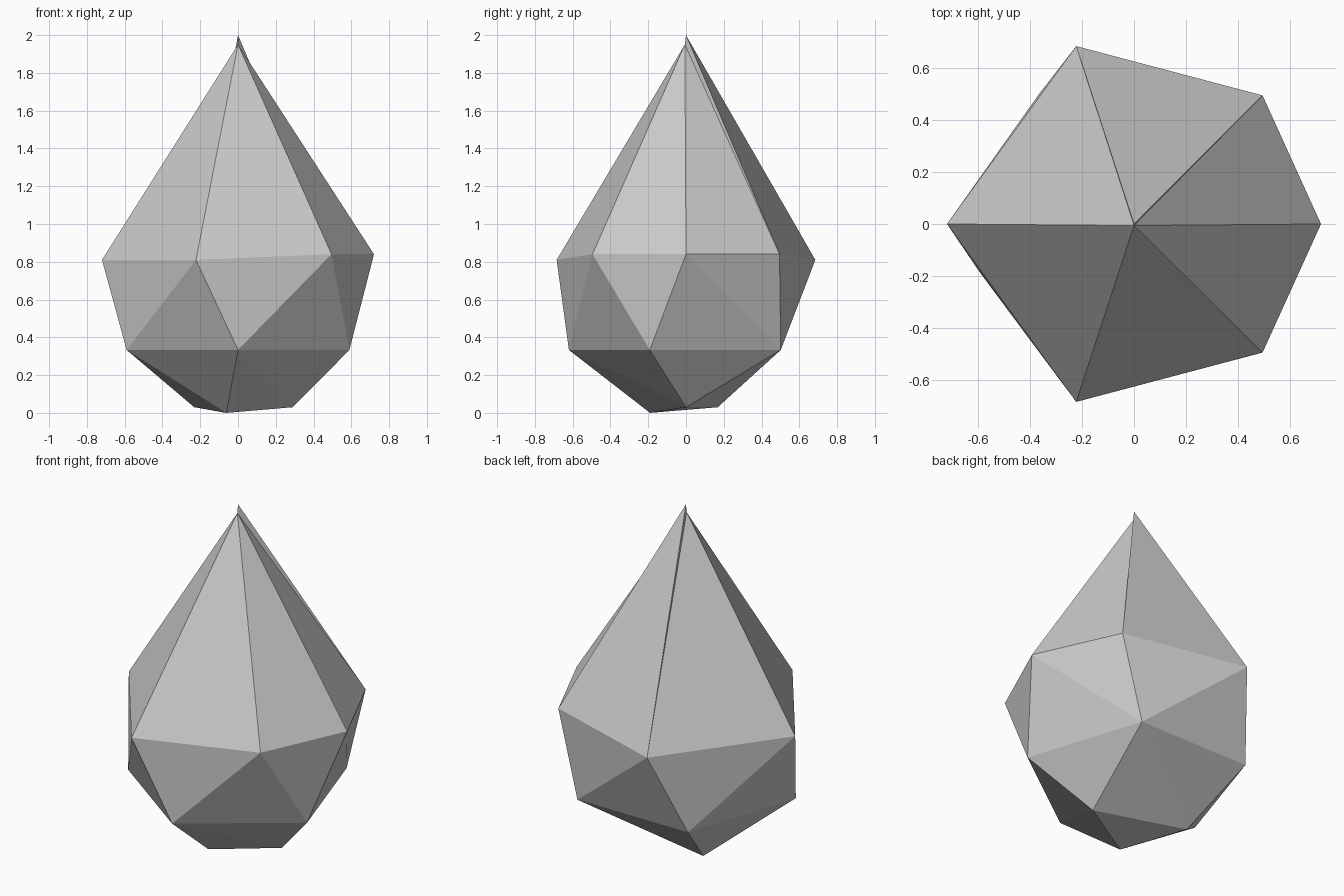
import bpy, bmesh
from math import cos, sin, radians

if "Cube" in bpy.data.objects:
    bpy.data.objects.remove(bpy.data.objects["Cube"])

bm = bmesh.new()


def ring(points):
    """Vertices from (angle in degrees, radius, height)."""
    return [bm.verts.new((r * cos(radians(a)), r * sin(radians(a)), z)) for a, r, z in points]


def stitch(upper, lower, steps):
    """Triangle band between two closed rings; each step advances one ring."""
    i = j = 0
    for s in steps:
        u, l = upper[i % len(upper)], lower[j % len(lower)]
        if s == "u":
            i += 1
            bm.faces.new((u, l, upper[i % len(upper)]))
        else:
            j += 1
            bm.faces.new((u, l, lower[j % len(lower)]))


# Widest ring, belly ring and small base, all running anticlockwise
shoulder = ring([(180, .72, .81), (252, .72, .81), (315, .70, .84),
                 (0, .72, .84), (45, .70, .84), (108, .72, .81)])
belly = ring([(198 + 72 * k, .62, .333) for k in range(5)])
base = ring([(144, .286, .03), (252, .20, 0), (0, .29, .03)])

stitch(shoulder, belly, "ulululuulul"[:11])
stitch(belly, base, "luluuluu")
bm.faces.new(base)

# Tip: one lower point fanned to most of the ring, one higher point at the back
low = bm.verts.new((0, -.006, 1.95))
high = bm.verts.new((0, 0, 2))
for k in range(6):
    a, b = shoulder[k], shoulder[(k + 1) % 6]
    bm.faces.new((a, b, high if k == 4 else low))
bm.faces.new((low, shoulder[4], high))
bm.faces.new((low, high, shoulder[5]))

bmesh.ops.recalc_face_normals(bm, faces=bm.faces)
mesh = bpy.data.meshes.new("faceted_drop")
bm.to_mesh(mesh)
bm.free()
bpy.context.collection.objects.link(bpy.data.objects.new("faceted_drop", mesh))
